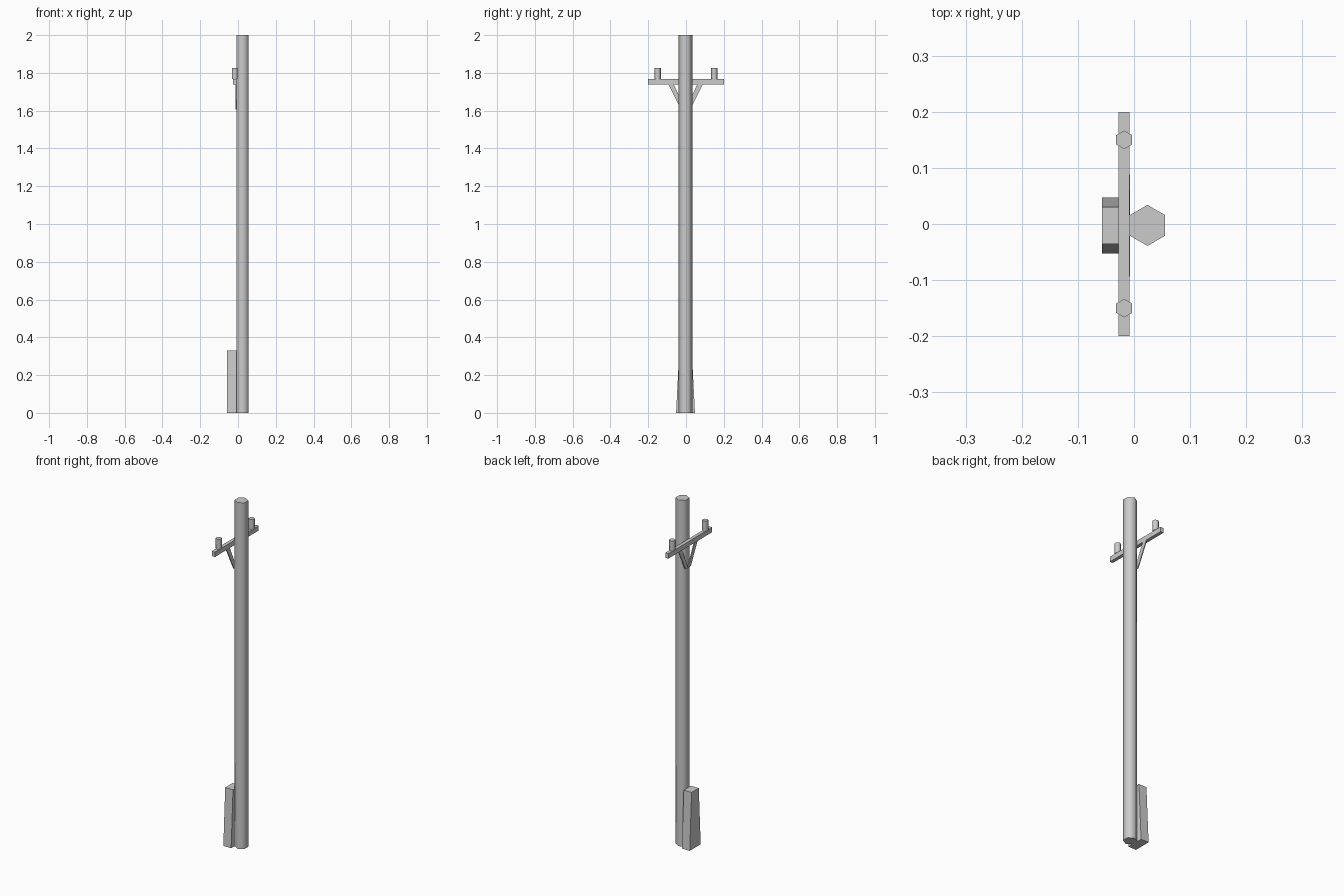
import bpy
from math import sin, cos, pi, radians

if "Cube" in bpy.data.objects:
    bpy.data.objects.remove(bpy.data.objects["Cube"])

CY = -0.0025  # pole and base plate sit slightly off the y centre


def mesh_object(name, verts, faces):
    me = bpy.data.meshes.new(name)
    me.from_pydata(verts, [], faces)
    ob = bpy.data.objects.new(name, me)
    bpy.context.collection.objects.link(ob)
    return ob


def prism(name, bottom, top):
    """Close two matching counter-clockwise loops into a solid."""
    n = len(bottom)
    sides = [(i, (i + 1) % n, n + (i + 1) % n, n + i) for i in range(n)]
    caps = [tuple(reversed(range(n))), tuple(range(n, 2 * n))]
    return mesh_object(name, bottom + top, sides + caps)


def hex_post(name, x, y, r, z0, z1):
    """Six-sided post with corners on the y axis, soft sides and crisp caps."""
    ring = [(x - r * sin(i * pi / 3), y + r * cos(i * pi / 3)) for i in range(6)]
    ob = prism(name, [(a, b, z0) for a, b in ring], [(a, b, z1) for a, b in ring])
    bpy.ops.object.select_all(action='DESELECT')
    ob.select_set(True)
    bpy.context.view_layer.objects.active = ob
    bpy.ops.object.shade_smooth_by_angle(angle=radians(70))
    return ob


def side_panel(name, profile, x0, x1):
    """Extrude a counter-clockwise (y, z) outline along x."""
    return prism(name, [(x0, y, z) for y, z in profile],
                 [(x1, y, z) for y, z in profile])


# main pole
hex_post("pole", 0.024, CY, 0.0365, 0, 2.0)

# crossarm on the back of the pole
side_panel("crossarm", [(-0.2, 1.739), (0.2, 1.739), (0.2, 1.767), (-0.2, 1.767)],
           -0.0275, -0.0076)

# insulators and diagonal braces, one per side
brace = [(0.0, 1.605), (0.024, 1.605), (0.091, 1.739), (0.062, 1.739)]
for s, side in ((1, "left"), (-1, "right")):
    hex_post("insulator_" + side, -0.0175, s * 0.15, 0.0165, 1.767, 1.826)
    outline = [(s * y + CY, z) for y, z in brace][::s]
    side_panel("brace_" + side, outline, -0.0125, -0.007)

# tapered footing behind the pole
side_panel("footing", [(CY - 0.05, 0), (CY + 0.05, 0), (CY + 0.033, 0.331), (CY - 0.033, 0.331)],
           -0.057, -0.0072)
